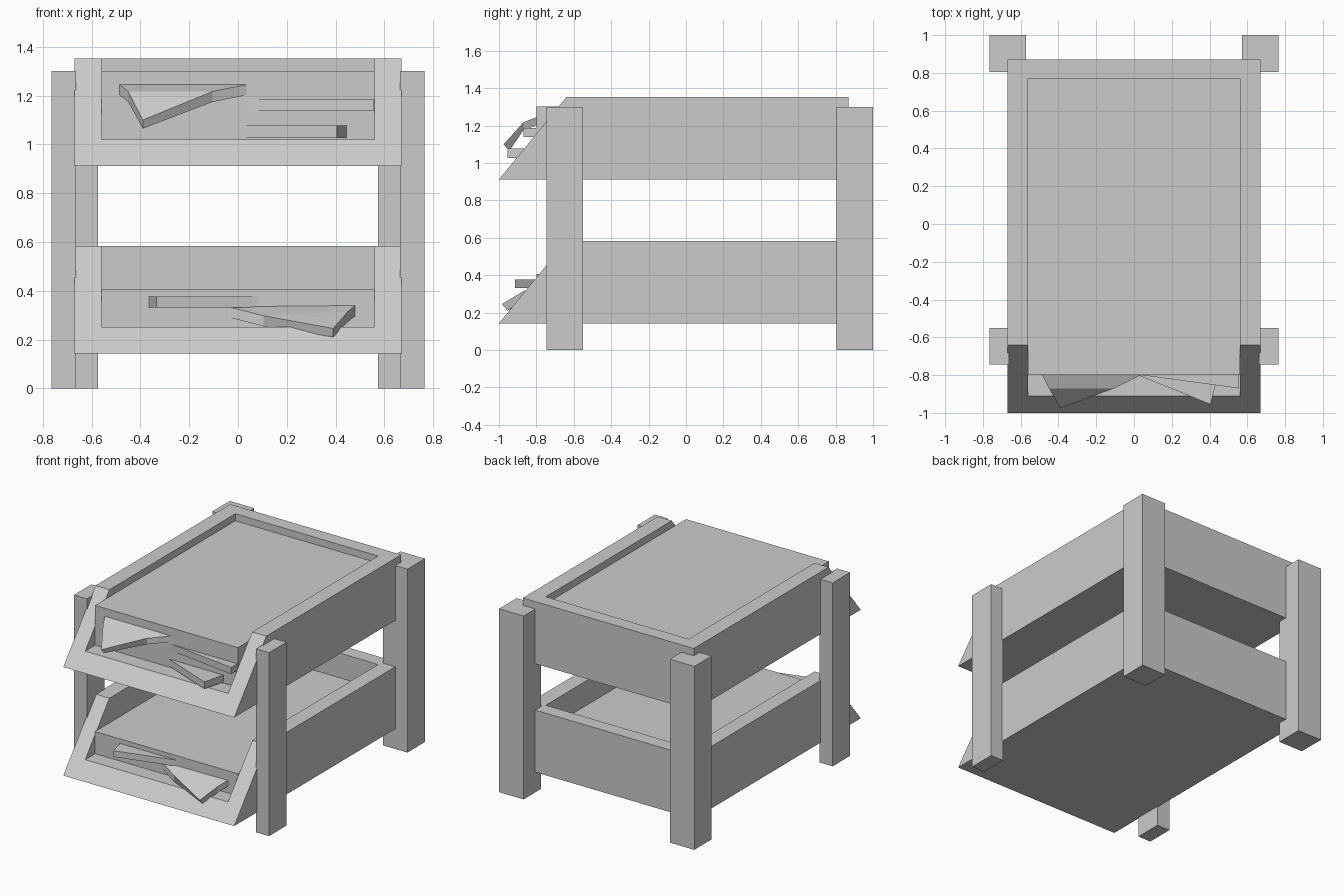
import bpy, bmesh
from mathutils import Vector

if "Cube" in bpy.data.objects:
    bpy.data.objects.remove(bpy.data.objects["Cube"])


def make(name, bm):
    bmesh.ops.recalc_face_normals(bm, faces=bm.faces)
    mesh = bpy.data.meshes.new(name)
    bm.to_mesh(mesh)
    bm.free()
    ob = bpy.data.objects.new(name, mesh)
    bpy.context.collection.objects.link(ob)
    return ob


def prism(name, outline, offset):
    """Extrude a flat outline of 3D points along an offset."""
    bm = bmesh.new()
    face = bm.faces.new([bm.verts.new(p) for p in outline])
    ext = bmesh.ops.extrude_face_region(bm, geom=[face], use_keep_orig=True)
    verts = [g for g in ext["geom"] if isinstance(g, bmesh.types.BMVert)]
    bmesh.ops.translate(bm, verts=verts, vec=offset)
    return make(name, bm)


def box(name, x0, x1, y0, y1, z0, z1):
    return prism(name, [(x0, y0, z0), (x1, y0, z0), (x1, y1, z0), (x0, y1, z0)],
                 (0, 0, z1 - z0))


def tray(name, z):
    """Open-fronted tray with a slanted front edge."""
    side = [(-1, z), (0.87, z), (0.87, z + 0.44), (-0.64, z + 0.44)]
    ob = prism(name, [(-0.67, y, h) for y, h in side], (1.34, 0, 0))
    cutter = box(name + "_cutter", -0.56, 0.56, -1.3, 0.77, z + 0.108, z + 0.7)
    cutter.hide_render = True
    mod = ob.modifiers.new("hollow", 'BOOLEAN')
    mod.operation, mod.object, mod.solver = 'DIFFERENCE', cutter, 'EXACT'
    bpy.context.view_layer.objects.active = ob
    bpy.ops.object.modifier_apply(modifier=mod.name)
    bpy.data.objects.remove(cutter)


def loose_sheet(name, outline, z0, z1):
    """Flat sheet poking out of the stack."""
    prism(name, [(x, y, z0) for x, y in outline], (0, 0, z1 - z0))


def bent_sheet(name, pts):
    """Sheet corner folded down: back left, back right, fold right, fold left, tip."""
    bm = bmesh.new()
    top = [bm.verts.new(p) for p in pts]
    drops = [Vector((0, 0, -0.043))] * 4 + [Vector((0, 0.03, -0.035))]
    low = [bm.verts.new(Vector(p) + d) for p, d in zip(pts, drops)]
    for layer in (top, low):
        a, b, c, d, t = layer
        bm.faces.new((a, b, c, d))
        bm.faces.new((d, c, t))
    rim = [0, 1, 2, 4, 3]
    for i, j in zip(rim, rim[1:] + rim[:1]):
        bm.faces.new((top[i], top[j], low[j], low[i]))
    make(name, bm)


# Posts
for s, side in ((-1, "left"), (1, "right")):
    xf = sorted((s * 0.663, s * 0.765))
    xb = sorted((s * 0.573, s * 0.765))
    box(f"front_{side}_post", *xf, -0.745, -0.55, 0, 1.3)
    box(f"back_{side}_post", *xb, 0.805, 1.0, 0, 1.3)

# Trays and the paper stacks lying in them
tray("lower_tray", 0.143)
tray("upper_tray", 0.912)
box("lower_paper_stack", -0.56, 0.56, -0.8, 0.77, 0.25, 0.408)
box("upper_paper_stack", -0.56, 0.56, -0.8, 0.77, 1.02, 1.302)

# Sheets sticking out of the upper stack
bent_sheet("upper_bent_sheet", [(-0.485, -0.8, 1.245), (0.035, -0.8, 1.245),
                                (-0.105, -0.87, 1.217), (-0.45, -0.87, 1.217),
                                (-0.39, -0.975, 1.10)])
loose_sheet("upper_loose_sheet_high",
            [(0.04, -0.8), (0.555, -0.87), (0.555, -0.8)], 1.14, 1.187)
loose_sheet("upper_loose_sheet_low",
            [(0.02, -0.8), (0.405, -0.955), (0.445, -0.8)], 1.027, 1.077)

# Sheets sticking out of the lower stack
bent_sheet("lower_bent_sheet", [(-0.04, -0.8, 0.335), (0.48, -0.8, 0.34),
                                (0.45, -0.87, 0.315), (0.105, -0.865, 0.298),
                                (0.39, -0.985, 0.246)])
loose_sheet("lower_loose_sheet",
            [(-0.365, -0.8), (-0.335, -0.915), (0.08, -0.8)], 0.332, 0.376)
